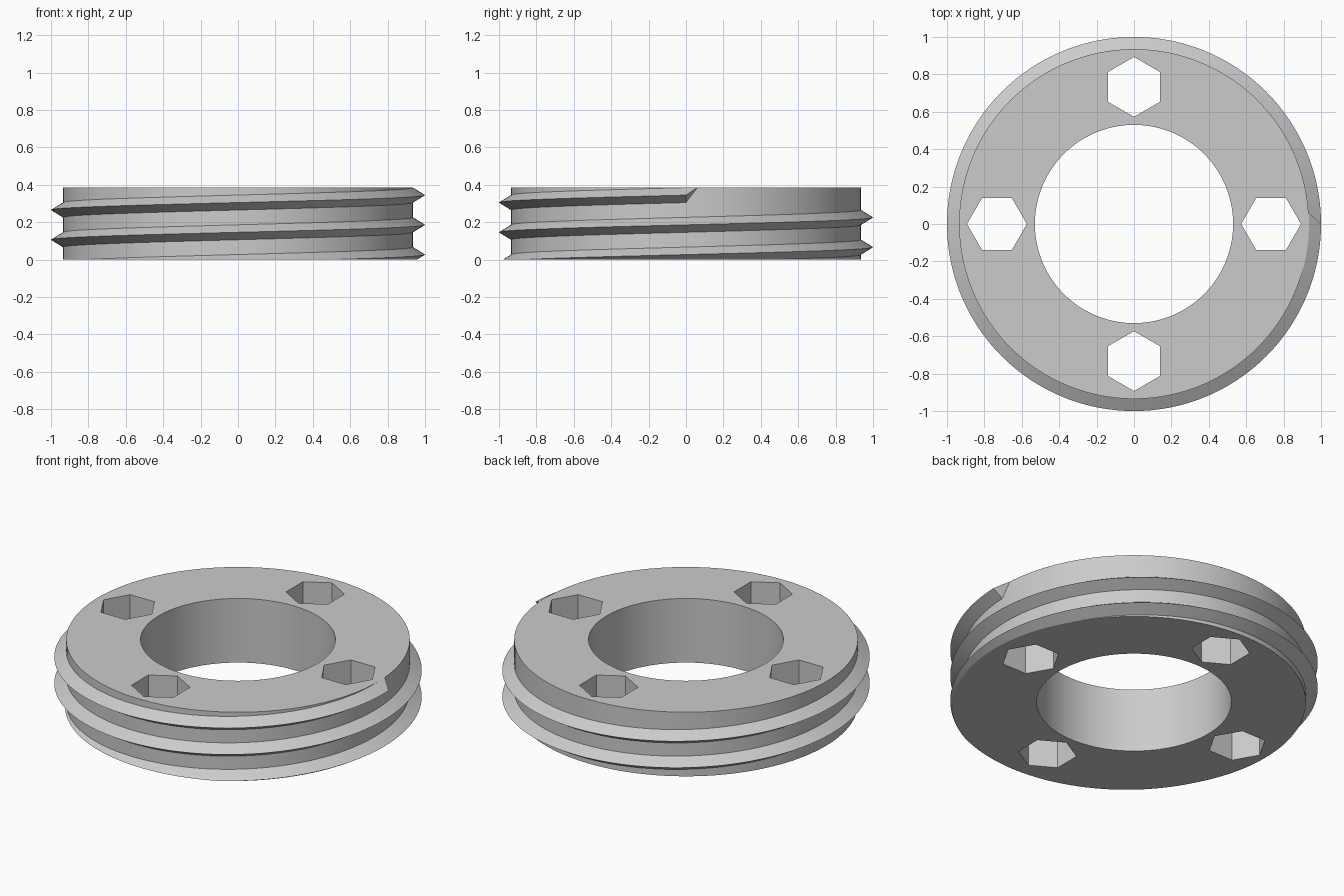
import bpy, bmesh
from math import cos, sin, pi, radians

if "Cube" in bpy.data.objects:
    bpy.data.objects.remove(bpy.data.objects["Cube"], do_unlink=True)

HEIGHT, BORE, ROOT, DEPTH = 0.385, 0.53, 0.935, 0.065
PITCH, HALF, START = 0.159, 0.04, 0.027      # thread rise, half width, first crest
SEGMENTS, RUNOUT = 192, 2                    # run-out length in segments
TURNS = range(-1, 3)


def tooth(k, i):
    """Lower root, crest, upper root and strength of one thread turn."""
    crest = START + PITCH * (k + i / SEGMENTS)
    fade = min(1, i / RUNOUT) if k == 2 else 0
    top = crest + HALF
    mid = crest + (top - crest) * fade
    low = top - 2 * HALF * (1 - fade)
    return low, mid, top, 1 - fade


def outer_radius(z, i):
    bump = 0
    for k in TURNS:
        low, mid, top, strength = tooth(k, i)
        if strength > 0 and low < z < top:
            part = (z - low) / (mid - low) if z < mid else (top - z) / (top - mid)
            bump = max(bump, part * strength)
    return ROOT + DEPTH * bump


def section(i):
    """Closed radial cross-section: bore, bottom, threaded wall, top."""
    heights = [0]
    for k in TURNS:
        heights += [min(max(z, 0), HEIGHT) for z in tooth(k, i)[:3]]
    heights.append(HEIGHT)
    wall = [(outer_radius(z, i), z) for z in heights]
    return [(BORE, 0)] + wall + [(BORE, HEIGHT)]


def new_object(name, bm):
    bmesh.ops.recalc_face_normals(bm, faces=bm.faces)
    mesh = bpy.data.meshes.new(name)
    bm.to_mesh(mesh)
    bm.free()
    obj = bpy.data.objects.new(name, mesh)
    bpy.context.collection.objects.link(obj)
    return obj


# Threaded ring, swept section by section
bm = bmesh.new()
shared = {}


def vertex(r, z, i):
    angle = 2 * pi * (i % SEGMENTS) / SEGMENTS
    co = (r * cos(angle), r * sin(angle), z)
    key = tuple(round(c, 5) + 0.0 for c in co)
    if key not in shared:
        shared[key] = bm.verts.new(co)
    return shared[key]


columns = [[vertex(r, z, i) for r, z in section(i)] for i in range(SEGMENTS + 1)]
for a, b in zip(columns, columns[1:]):
    for j in range(len(a)):
        n = (j + 1) % len(a)
        corners = list(dict.fromkeys((a[j], b[j], b[n], a[n])))
        if len(corners) > 2 and not bm.faces.get(corners):
            bm.faces.new(corners)
ring = new_object("threaded_ring", bm)

# Four hexagonal through holes with corners pointing outward
bm = bmesh.new()
for q in range(4):
    cx, cy = 0.733 * cos(q * pi / 2), 0.733 * sin(q * pi / 2)
    rim = [bm.verts.new((cx + 0.16 * cos(q * pi / 2 + s * pi / 3),
                         cy + 0.16 * sin(q * pi / 2 + s * pi / 3), -0.1))
           for s in range(6)]
    base = bm.faces.new(rim)
    made = bmesh.ops.extrude_face_region(bm, geom=[base], use_keep_orig=True)["geom"]
    bmesh.ops.translate(bm, vec=(0, 0, HEIGHT + 0.2),
                        verts=[v for v in made if isinstance(v, bmesh.types.BMVert)])
cutter = new_object("hex_hole_cutter", bm)
cutter.hide_render = True

bpy.ops.object.select_all(action="DESELECT")
ring.select_set(True)
bpy.context.view_layer.objects.active = ring
cut = ring.modifiers.new("hex_holes", "BOOLEAN")
cut.operation, cut.solver, cut.object = "DIFFERENCE", "EXACT", cutter
bpy.ops.object.modifier_apply(modifier=cut.name)
bpy.data.objects.remove(cutter, do_unlink=True)

# Plain grey finish
grey = bpy.data.materials.new("light_grey")
grey.use_nodes = True
colour = (0.6, 0.6, 0.6, 1)
grey.diffuse_color = colour
grey.node_tree.nodes["Principled BSDF"].inputs["Base Color"].default_value = colour
ring.data.materials.clear()
ring.data.materials.append(grey)
bpy.ops.object.shade_smooth_by_angle(angle=radians(25))
